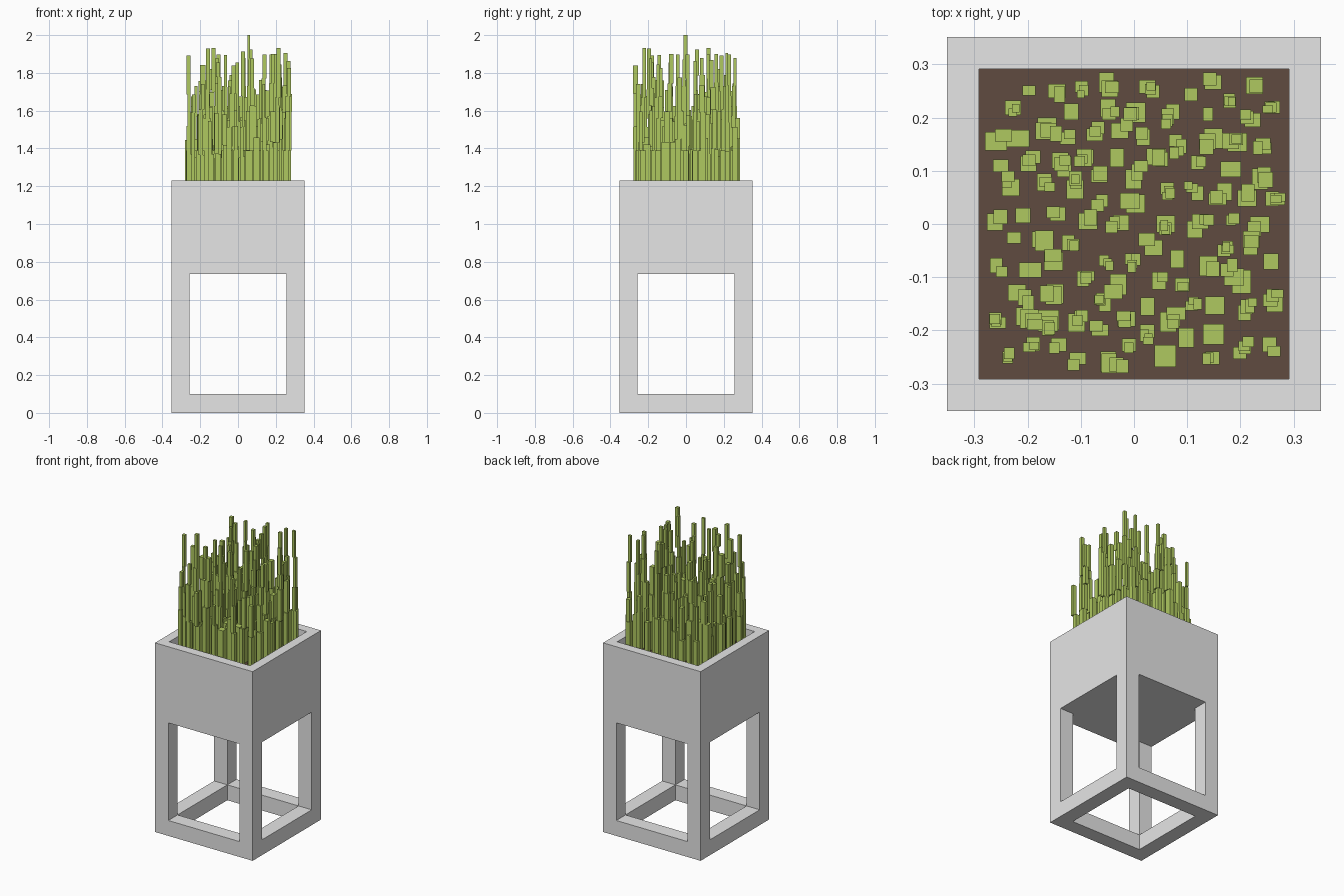
import bpy, bmesh, random
from mathutils import Matrix, Vector

if "Cube" in bpy.data.objects:
    bpy.data.objects.remove(bpy.data.objects["Cube"])

random.seed(8)


def material(name, rgb):
    m = bpy.data.materials.new(name)
    m.diffuse_color = (*rgb, 1)
    m.use_nodes = True
    m.node_tree.nodes["Principled BSDF"].inputs["Base Color"].default_value = m.diffuse_color
    return m


GREY = material("concrete grey", (0.79, 0.79, 0.79))
SOIL = material("soil brown", (0.115, 0.069, 0.050))
GREEN = material("grass green", (0.43, 0.58, 0.115))


def add_box(bm, x0, x1, y0, y1, z0, z1):
    size = Vector((x1 - x0, y1 - y0, z1 - z0))
    mid = Vector((x0 + x1, y0 + y1, z0 + z1)) / 2
    bmesh.ops.create_cube(bm, size=1, matrix=Matrix.Translation(mid) @ Matrix.Diagonal((*size, 1)))


def finish(name, bm, mat):
    me = bpy.data.meshes.new(name)
    bm.to_mesh(me)
    bm.free()
    me.materials.append(mat)
    ob = bpy.data.objects.new(name, me)
    bpy.context.collection.objects.link(ob)
    return ob


def box(name, mat, *dims):
    bm = bmesh.new()
    add_box(bm, *dims)
    return finish(name, bm, mat)


H, L, W = 0.351, 0.256, 0.291      # outer half width, leg inner edge, tub inner edge
BASE, TUB, RIM, EARTH = 0.10, 0.735, 1.23, 1.17

# Tub: solid block with the top face inset and pushed down to the soil
bm = bmesh.new()
add_box(bm, -H, H, -H, H, TUB, RIM)
top = max(bm.faces, key=lambda f: f.calc_center_median().z)
bmesh.ops.inset_region(bm, faces=[top], thickness=H - W, use_even_offset=True)
floor = bmesh.ops.extrude_discrete_faces(bm, faces=[top])["faces"][0]
bmesh.ops.translate(bm, verts=floor.verts, vec=(0, 0, EARTH - 0.02 - RIM))
finish("planter_tub", bm, GREY)

# Soil layer
box("soil", SOIL, -W, W, -W, W, EARTH - 0.02, EARTH)

# Four legs and the floor rails between them
for sx, a in (("left", -H), ("right", L)):
    for sy, b in (("front", -H), ("back", L)):
        box(f"{sy}_{sx}_leg", GREY, a, a + H - L, b, b + H - L, 0, TUB)
    box(f"{sx}_rail", GREY, a, a + H - L, -L, L, 0, BASE)
for sy, b in (("front", -H), ("back", L)):
    box(f"{sy}_rail", GREY, -L, L, b, b + H - L, 0, BASE)


# Grass: stems of stacked boxes that shift sideways and get a little thinner
def stem(bm, x, y, tops, w):
    z = EARTH - 0.01
    for t in tops:
        a, b = (w * random.uniform(0.78, 1.2) / 2 for _ in "xy")
        x = max(-0.28 + a, min(0.285 - a, x))
        y = max(-0.28 + b, min(0.285 - b, y))
        add_box(bm, x - a, x + a, y - b, y + b, z, t)
        z = t
        x += random.uniform(-0.45, 0.45) * w
        y += random.uniform(-0.45, 0.45) * w
        w = max(0.018, w * random.uniform(0.75, 0.97))


# Scattered stem positions that keep a minimum distance and avoid the corners
spots = [Vector((0.06, 0.0))]
for _ in range(8000):
    p = Vector((random.uniform(-0.265, 0.265), random.uniform(-0.26, 0.27)))
    if len(spots) < 110 and abs(p.x) + abs(p.y) < 0.49 and all((p - q).length > 0.043 for q in spots):
        spots.append(p)

bm = bmesh.new()
stem(bm, *spots[0], (1.39, 1.6, 1.73, 1.87, 2.0), 0.03)
for p in spots[1:]:
    count = random.choices((1, 2, 3, 4), (20, 30, 30, 20))[0]
    tops = [z + random.uniform(-0.06, 0.06) for z in (1.40, 1.57, 1.73, 1.88)[:count]]
    if random.random() < 0.35:
        tops[0] = 1.39
    stem(bm, p.x, p.y, tops, random.uniform(0.022, 0.038))
finish("grass", bm, GREEN)
